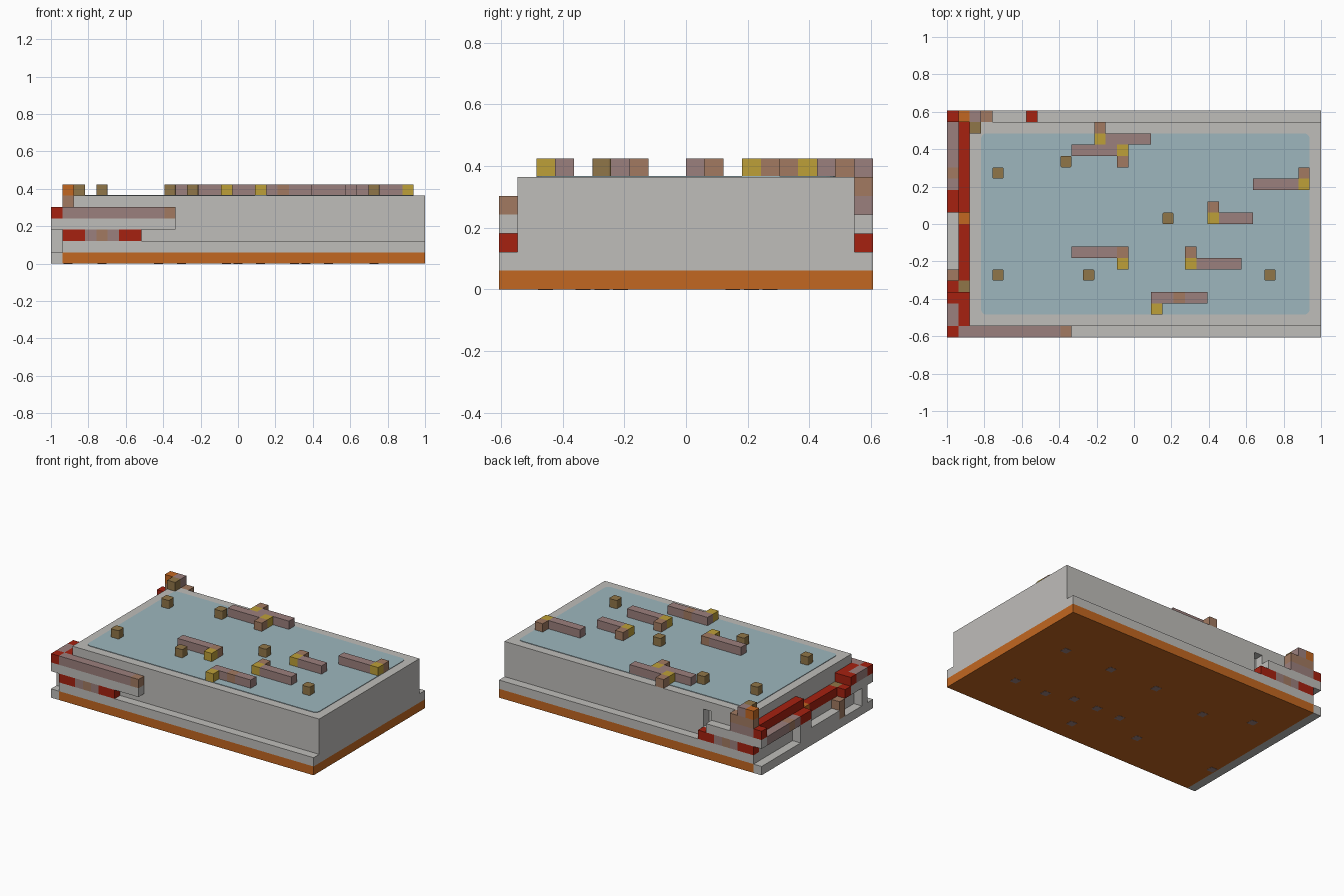
import bpy
import bmesh
from mathutils import Vector

cube = bpy.data.objects.get("Cube")
if cube:
    bpy.data.objects.remove(cube, do_unlink=True)

# One block is a 33rd of the full length
UNIT = 2 / 33
ORIGIN = Vector((-1, -10 * UNIT, 0))
WATER_THICKNESS = 0.06


def make_material(name, colour):
    mat = bpy.data.materials.new(name)
    mat.use_nodes = True
    rgba = (*colour, 1)
    mat.diffuse_color = rgba
    mat.node_tree.nodes["Principled BSDF"].inputs["Base Color"].default_value = rgba
    return mat


stone = make_material("pale_stone", (.52, .51, .49))
water = make_material("water_blue", (.34, .47, .51))
orange = make_material("orange", (.54, .135, .015))
red = make_material("red", (.38, .015, .005))
mauve = make_material("mauve", (.33, .215, .205))
tan = make_material("tan", (.36, .195, .12))
yellow = make_material("yellow", (.51, .35, .04))
olive = make_material("olive", (.28, .18, .065))


def box(name, mat, start, size=(1, 1, 1), round_corners=0):
    """Box measured in blocks from the front corner of the base."""
    bm = bmesh.new()
    bmesh.ops.create_cube(bm, size=1)
    centre = Vector(start) + Vector(size) / 2
    for v in bm.verts:
        v.co = Vector([c * s for c, s in zip(v.co, size)]) + centre
    if round_corners:
        upright = [e for e in bm.edges
                   if abs(e.verts[0].co.z - e.verts[1].co.z) > size[2] / 2]
        bmesh.ops.bevel(bm, geom=upright, offset=round_corners, segments=4,
                        profile=0.5, affect='EDGES')
    for v in bm.verts:
        v.co = v.co * UNIT + ORIGIN
    mesh = bpy.data.meshes.new(name)
    bm.to_mesh(mesh)
    bm.free()
    mesh.materials.append(mat)
    obj = bpy.data.objects.new(name, mesh)
    bpy.context.collection.objects.link(obj)
    return obj


# Base layers
box("base_plate", orange, (1, 0, 0), (32, 20, 1))
box("base_edge", stone, (0, 0, 0), (1, 20, 1))
box("ledge", stone, (1, 0, 1), (32, 20, 1))

# Main block, split around a small window at the back
box("block_end", stone, (2, 1, 2), (5, 18, 4))
box("block_main", stone, (8, 1, 2), (25, 18, 4))
box("window_wall", stone, (7, 1, 2), (1, 17, 4))
box("window_sill", stone, (7, 18, 2))
box("window_lintel", stone, (7, 18, 5))
box("water_surface", water, (3, 2, 6), (29, 16, WATER_THICKNESS), 0.5)

# Side wall and its pillars
box("side_wall", stone, (1, 1, 2), (1, 18, 1))
box("side_wall_back", stone, (1, 11, 3), (1, 8, 1))
box("side_wall_front", stone, (1, 1, 3), (1, 3, 1))
box("middle_pillar", stone, (0, 6, 1), (1, 7, 1))
box("middle_pillar_top", stone, (0, 11, 2), (1, 2, 1))
box("front_pillar", stone, (0, 1, 1), (1, 1, 2))
box("front_side_beam", stone, (0, 1, 3), (1, 3, 1))

# Side rails
box("back_rail", red, (1, 11, 4), (1, 8, 1))
box("rail_joint", orange, (1, 10, 3))
box("low_rail", red, (1, 5, 3), (1, 5, 1))
box("rail_post", olive, (1, 4, 3))
box("front_rail", red, (1, 1, 4), (1, 3, 1))
box("back_side_step", mauve, (0, 15, 3), (1, 4, 1))
box("back_side_step_end", tan, (0, 14, 3))
box("back_side_step_low", mauve, (0, 13, 3))
box("back_side_stair", red, (0, 11, 3), (1, 2, 1))
box("front_side_foot", tan, (0, 5, 1), (1, 1, 2))
box("front_side_stair", red, (0, 4, 3))
box("front_side_stair_top", red, (0, 3, 4))
box("front_side_step", mauve, (0, 1, 4), (1, 2, 1))

# Striped red band and stone beam on front and back
BAND = ((1, 2, red), (3, 1, mauve), (4, 1, tan), (5, 1, mauve), (6, 2, red))
for side, row, beam_length in (("front", 0, 11), ("back", 19, 7)):
    for start, length, mat in BAND:
        box(side + "_band", mat, (start, row, 2), (length, 1, 1))
    box(side + "_beam", stone, (0, row, 3), (beam_length, 1, 1))
    box(side + "_corner", red, (0, row, 4))
box("front_bar", mauve, (1, 0, 4), (9, 1, 1))
box("front_bar_end", tan, (10, 0, 4))

# Stepped post at the back corner
box("post_foot", mauve, (1, 19, 4), (3, 1, 1))
box("post_stem", tan, (1, 19, 5), (3, 1, 1))
box("post_cap", orange, (1, 19, 6))
box("post_arm", mauve, (2, 19, 6))
box("post_tip", olive, (2, 18, 6))

# Loose stones on the water
for x, y in ((4, 14), (10, 15), (19, 10), (4, 5), (12, 5), (28, 5)):
    box("loose_stone", olive, (x, y, 6), round_corners=0.15)

# Floating logs: start, row, length, yellow end, tan tip
LOGS = (
    (14, 17, 4, (13, 17), (13, 18)),
    (11, 16, 4, (15, 16), (15, 15)),
    (11, 7, 4, (15, 6), (15, 7)),
    (24, 10, 3, (23, 10), (23, 11)),
    (22, 6, 4, (21, 6), (21, 7)),
    (18, 3, 5, (18, 2), (20, 3)),
    (27, 13, 4, (31, 13), (31, 14)),
)
for x, y, length, end, tip in LOGS:
    if tip == (20, 3):
        box("log", mauve, (x, y, 6), (2, 1, 1))
        box("log", mauve, (x + 3, y, 6), (2, 1, 1))
    else:
        box("log", mauve, (x, y, 6), (length, 1, 1))
    box("log_end", yellow, (*end, 6))
    box("log_tip", tan, (*tip, 6))

# Inlaid patches under the base
PATCHES = ((28, 13), (22, 13), (16, 13), (28, 5), (24, 5), (21, 6), (18, 6),
           (18, 2), (15, 6), (11, 4), (9, 12), (4, 14), (1, 4))
for x, y in PATCHES:
    box("base_patch", mauve, (x + .1, y + .1, -.02), (.8, .8, .04))
